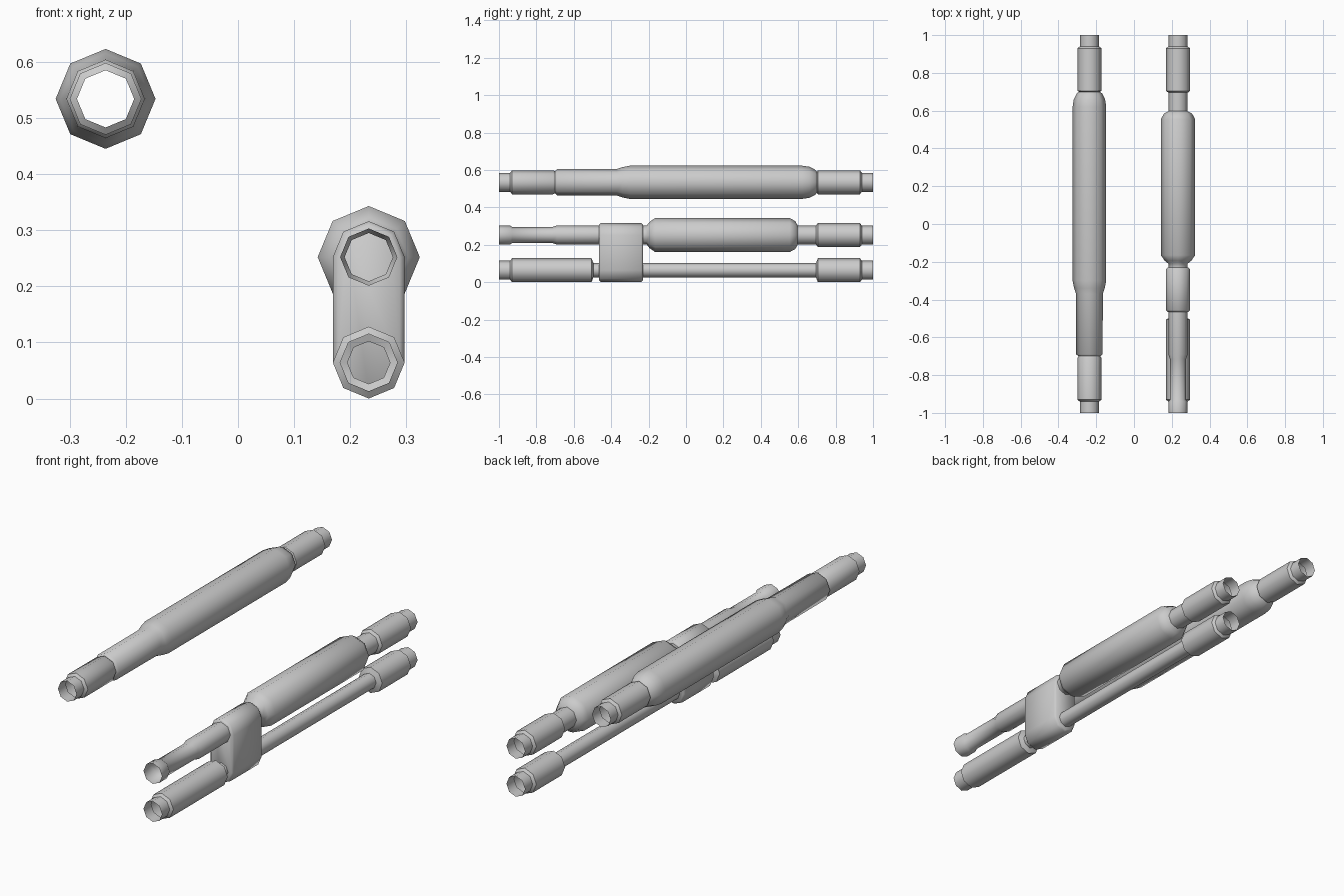
import bpy, bmesh
from math import cos, sin, pi

if "Cube" in bpy.data.objects:
    bpy.data.objects.remove(bpy.data.objects["Cube"])

SIDES = 8
R_END, R_COLLAR = 0.051, 0.064
LOW_Z, MID_Z, TOP_Z = 0.064, 0.252, 0.534
RIGHT_X, LEFT_X = 0.233, -0.236


def make_object(name, bm):
    mesh = bpy.data.meshes.new(name)
    bm.to_mesh(mesh)
    bm.free()
    ob = bpy.data.objects.new(name, mesh)
    bpy.context.collection.objects.link(ob)
    bpy.ops.object.select_all(action='DESELECT')
    ob.select_set(True)
    bpy.context.view_layer.objects.active = ob
    bpy.ops.object.shade_smooth_by_angle(angle=50 * pi / 180)
    return ob


def loft(name, rings, capped=False):
    """Skin a list of point rings running along +y."""
    bm = bmesh.new()
    rows = [[bm.verts.new(p) for p in ring] for ring in rings]
    for a, b in zip(rows, rows[1:]):
        n = len(a)
        for j in range(n):
            k = (j + 1) % n
            bm.faces.new((a[j], b[j], b[k], a[k]))
    if capped:
        bm.faces.new(rows[0])
        bm.faces.new(rows[-1][::-1])
    return make_object(name, bm)


def pipe(name, x, z, profile):
    """Open octagonal pipe from (y, radius) steps."""
    angles = [2 * pi * j / SIDES for j in range(SIDES)]
    loft(name, [[(x + r * cos(a), y, z + r * sin(a)) for a in angles]
                for y, r in profile])


def collar(y0, y1, r0, r1, r=R_COLLAR):
    """Chamfered sleeve between two thinner radii."""
    return [(y0, r0), (y0 + 0.01, r), (y1 - 0.01, r), (y1, r1)]


def back_end(neck):
    return collar(0.695, 0.94, neck, R_END) + [(1.0, R_END)]


# Upper left pipe with long swollen body
pipe("upper_pipe", LEFT_X, TOP_Z,
     [(-1.0, R_END)] + collar(-0.94, -0.70, R_END, 0.058)
     + [(-0.69, 0.070), (-0.37, 0.071), (-0.34, 0.081), (-0.30, 0.089),
        (0.62, 0.089), (0.66, 0.083), (0.69, 0.068), (0.70, 0.056)]
     + back_end(0.056)[1:])

# Middle pipe: front stub, then canister behind the block
pipe("middle_pipe_front", RIGHT_X, MID_Z,
     [(-1.0, R_END), (-0.94, R_END), (-0.93, 0.043), (-0.715, 0.043),
      (-0.69, R_END), (-0.463, R_END)])
pipe("middle_pipe_canister", RIGHT_X, MID_Z,
     [(-0.232, R_END), (-0.21, R_END), (-0.195, 0.070), (-0.165, 0.091),
      (0.555, 0.091), (0.585, 0.074), (0.597, R_END)] + back_end(R_END))

# Lower pipe: long front sleeve, thin rod behind the block
pipe("lower_pipe_front", RIGHT_X, LOW_Z,
     [(-1.0, R_END)] + collar(-0.94, -0.495, R_END, 0.038)
     + [(-0.463, 0.038)])
pipe("lower_pipe_rod", RIGHT_X, LOW_Z, [(-0.232, 0.038)] + back_end(0.038))


# Block joining middle and lower pipes
def block_ring(y, r):
    half = SIDES // 2
    arcs = [(MID_Z, 0), (LOW_Z, pi)]
    return [(RIGHT_X + r * cos(start + pi * j / half), y,
             z + r * sin(start + pi * j / half))
            for z, start in arcs for j in range(half + 1)]


loft("joining_block",
     [block_ring(y, r) for y, r in ((-0.465, 0.055), (-0.456, R_COLLAR),
                                    (-0.239, R_COLLAR), (-0.23, 0.055))],
     capped=True)
